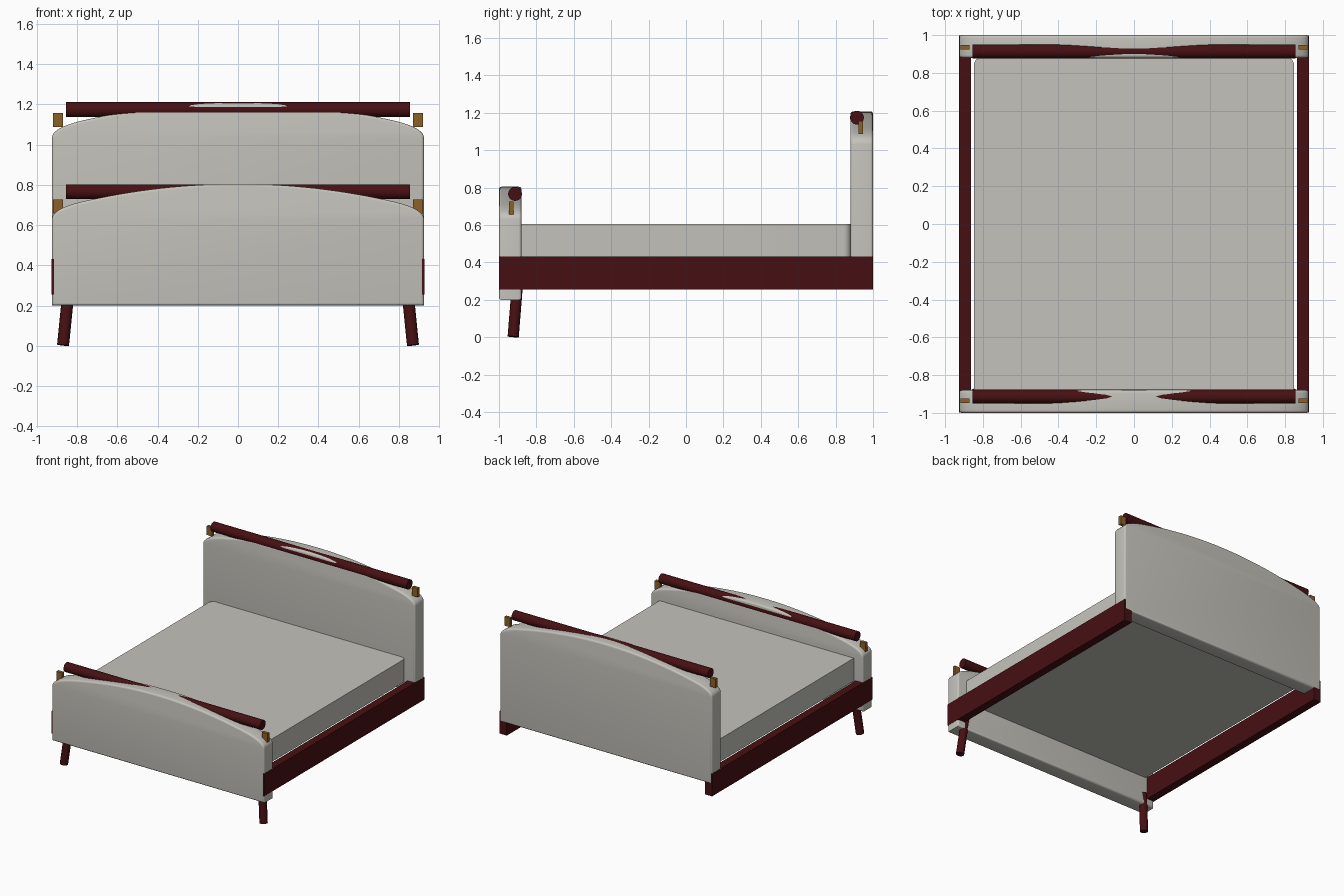
import bpy, bmesh, math
from mathutils import Vector

cube = bpy.data.objects.get("Cube")
if cube:
    bpy.data.objects.remove(cube, do_unlink=True)


def material(name, color):
    m = bpy.data.materials.new(name)
    m.use_nodes = True
    m.diffuse_color = color
    bsdf = m.node_tree.nodes["Principled BSDF"]
    bsdf.inputs["Base Color"].default_value = color
    bsdf.inputs["Roughness"].default_value = 0.7
    return m


linen = material("pale grey linen", (0.55, 0.54, 0.495, 1))
wood = material("dark red wood", (0.062, 0.005, 0.006, 1))
brass = material("brass", (0.26, 0.12, 0.022, 1))


def finish(name, bm, mat, smooth=True):
    bmesh.ops.recalc_face_normals(bm, faces=bm.faces)
    mesh = bpy.data.meshes.new(name)
    bm.to_mesh(mesh)
    bm.free()
    mesh.materials.append(mat)
    ob = bpy.data.objects.new(name, mesh)
    bpy.context.collection.objects.link(ob)
    if smooth:
        bpy.ops.object.select_all(action='DESELECT')
        ob.select_set(True)
        bpy.context.view_layer.objects.active = ob
        bpy.ops.object.shade_smooth_by_angle(angle=math.radians(35))
    return ob


def box_mesh(lo, hi):
    bm = bmesh.new()
    bmesh.ops.create_cube(bm, size=1)
    for v in bm.verts:
        v.co = Vector([(a + b) / 2 + c * (b - a) for a, b, c in zip(lo, hi, v.co)])
    return bm


def rod(name, start, end, radius, mat, sides=24):
    start, end = Vector(start), Vector(end)
    axis = end - start
    bm = bmesh.new()
    bmesh.ops.create_cone(bm, cap_ends=True, segments=sides, radius1=radius,
                          radius2=radius, depth=axis.length)
    bm.transform(axis.to_track_quat('Z', 'Y').to_matrix().to_4x4())
    bmesh.ops.translate(bm, verts=bm.verts, vec=(start + end) / 2)
    return finish(name, bm, mat)


HALF = 0.925


def arched_board(name, y, bottom, top):
    """Arched panel with softly rounded front and back rims."""
    edge = 0.78
    half = [(edge * i / 14, top - 0.147 * (edge * i / 14) ** 2) for i in range(15)]
    a, b, c = Vector(half[-1]), Vector((HALF, top - 0.125)), Vector((HALF, top - 0.175))
    for i in range(1, 9):
        t = i / 8
        half.append(tuple(a * (1 - t) ** 2 + b * 2 * t * (1 - t) + c * t * t))
    half.append((HALF, bottom))
    outline = half + [(-x, z) for x, z in reversed(half[1:])]
    bm = bmesh.new()
    face = bm.faces.new([bm.verts.new((x, y - 0.06, z)) for x, z in outline])
    new = bmesh.ops.extrude_face_region(bm, geom=[face])
    bmesh.ops.translate(bm, vec=(0, 0.12, 0),
                        verts=[g for g in new["geom"] if isinstance(g, bmesh.types.BMVert)])
    rims = [e for e in bm.edges if abs(e.verts[0].co.y - e.verts[1].co.y) < 0.01]
    bmesh.ops.bevel(bm, geom=rims, offset=0.014, segments=4, profile=0.5, affect='EDGES')
    finish(name, bm, linen)


# Padded boards
arched_board("headboard", 0.94, 0.35, 1.208)
arched_board("footboard", -0.94, 0.20, 0.805)

# Round top rails
rod("headboard_top_rail", (-0.855, 0.914, 1.174), (0.855, 0.914, 1.174), 0.037, wood)
rod("footboard_top_rail", (-0.855, -0.914, 0.766), (0.855, -0.914, 0.766), 0.037, wood)

# Mattress, with upright corners rounded at the head end
bm = box_mesh((-0.847, -0.93, 0.425), (0.847, 0.882, 0.605))
corners = [e for e in bm.edges
           if abs(e.verts[0].co.z - e.verts[1].co.z) > 0.1 and e.verts[0].co.y > 0]
bmesh.ops.bevel(bm, geom=corners, offset=0.04, segments=6, profile=0.5, affect='EDGES')
finish("mattress", bm, linen)

for side, s in (("left", 1), ("right", -1)):
    # Side rails
    x = sorted((s * 0.863, s * 0.9265))
    finish(side + "_side_rail",
           box_mesh((x[0], -0.999, 0.255), (x[1], 0.999, 0.432)), wood, False)
    # Brass end blocks
    x = sorted((s * 0.871, s * 0.919))
    for end, y, z in (("headboard", 0.935, 1.122), ("footboard", -0.935, 0.692)):
        finish(side + "_" + end + "_block",
               box_mesh((x[0], y - 0.012, z - 0.035), (x[1], y + 0.012, z + 0.035)),
               brass, False)
    # Splayed front legs
    rod(side + "_front_leg", (s * 0.87, -0.924, 0.003), (s * 0.84, -0.9, 0.3),
        0.03, wood, 16)
